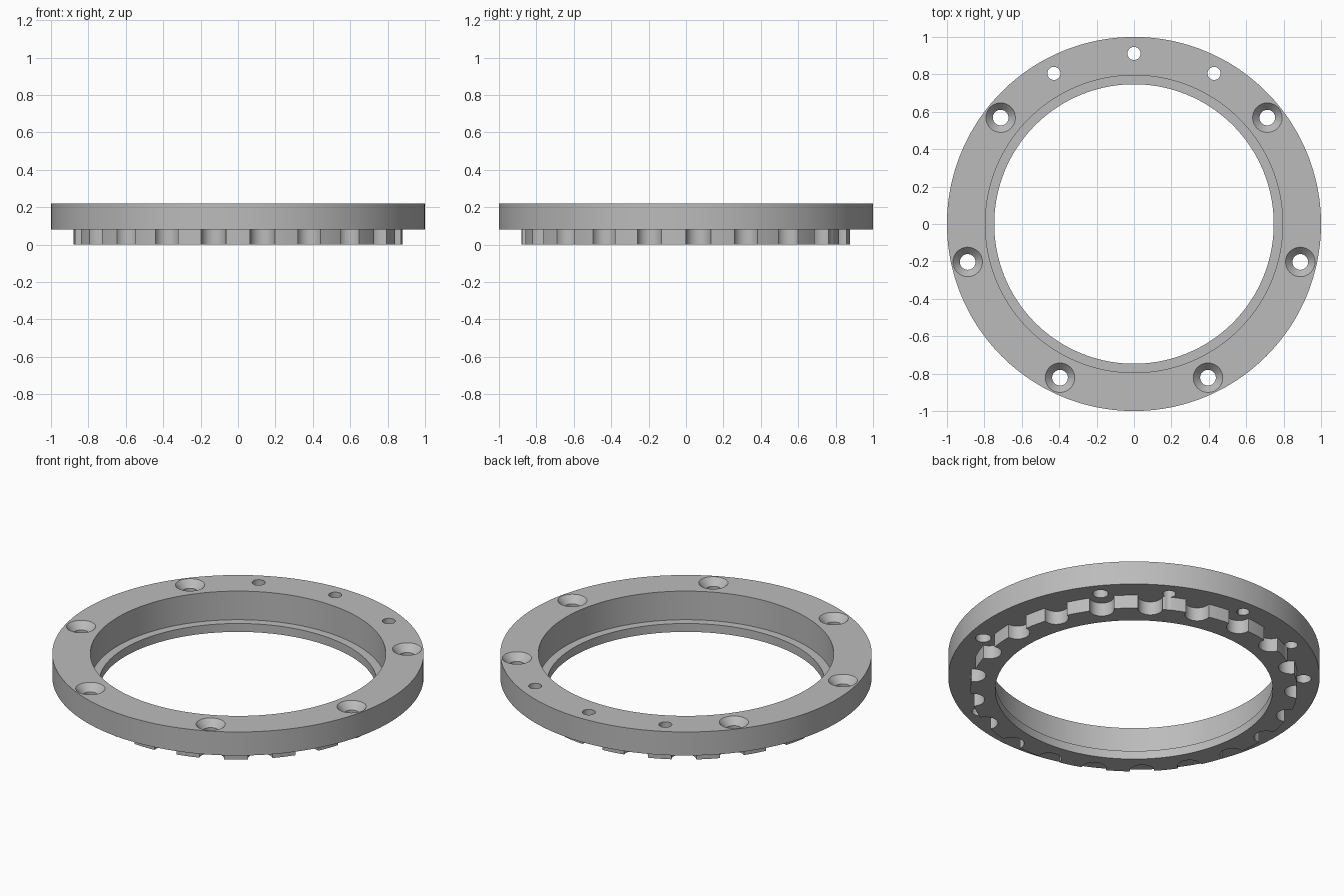
import bpy, bmesh
from math import sin, cos, pi, radians, atan2

if "Cube" in bpy.data.objects:
    bpy.data.objects.remove(bpy.data.objects["Cube"], do_unlink=True)

# Main sizes
TOP, STEP, LEDGE = 0.22, 0.08, 0.05
R_OUT, R_TAB, R_BORE, R_LIP = 1.0, 0.88, 0.795, 0.747
NOTCHES, R_NOTCH = 21, 0.067
R_BOLT = 0.912

grey = bpy.data.materials.new("plain grey")
grey.use_nodes = True
colour = (0.5, 0.5, 0.5, 1)
grey.diffuse_color = colour
grey.node_tree.nodes["Principled BSDF"].inputs["Base Color"].default_value = colour


def loft(name, rings, closed):
    """Skin a stack of equal-length point rings, closed in a loop or capped."""
    bm = bmesh.new()
    loops = [[bm.verts.new(p) for p in ring] for ring in rings]
    n = len(loops[0])
    pairs = list(zip(loops, loops[1:]))
    if closed:
        pairs.append((loops[-1], loops[0]))
    else:
        bm.faces.new(loops[0])
        bm.faces.new(loops[-1])
    for a, b in pairs:
        for i in range(n):
            j = (i + 1) % n
            bm.faces.new((a[i], a[j], b[j], b[i]))
    bmesh.ops.recalc_face_normals(bm, faces=bm.faces)
    mesh = bpy.data.meshes.new(name)
    bm.to_mesh(mesh)
    bm.free()
    mesh.materials.append(grey)
    obj = bpy.data.objects.new(name, mesh)
    bpy.context.collection.objects.link(obj)
    return obj


# Scalloped outline: one half-round notch and one tab, repeated around
outline = []
pitch = 2 * pi / NOTCHES
half = atan2(R_NOTCH, R_TAB)
for k in range(NOTCHES):
    mid = pi / 2 + k * pitch
    for s in range(13):
        t = -pi / 2 + pi * s / 12
        u, v = R_TAB * cos(half) - R_NOTCH * cos(t), R_NOTCH * sin(t)
        outline.append((mid + atan2(v, u), (u * u + v * v) ** 0.5))
    for s in range(1, 5):
        outline.append((mid + half + (pitch - 2 * half) * s / 5, R_TAB))


def circle(r, z):
    return [(r * cos(a), r * sin(a), z) for a, _ in outline]


def scallop(z):
    return [(r * cos(a), r * sin(a), z) for a, r in outline]


# Stepped ring with inner lip and notched lower skirt
ring = loft("flange_ring", [
    scallop(0), scallop(STEP), circle(R_OUT, STEP), circle(R_OUT, TOP),
    circle(R_BORE, TOP), circle(R_BORE, LEDGE), circle(R_LIP, LEDGE), circle(R_LIP, 0),
], True)


def drill(angle, profile):
    """Cut a round hole, given as (radius, height) steps, through the ring."""
    cx, cy = R_BOLT * cos(angle), R_BOLT * sin(angle)
    turns = [2 * pi * i / 32 for i in range(32)]
    cutter = loft("hole_cutter", [
        [(cx + r * cos(t), cy + r * sin(t), z) for t in turns] for r, z in profile], False)
    cutter.hide_render = True
    mod = ring.modifiers.new("hole", 'BOOLEAN')
    mod.operation = 'DIFFERENCE'
    mod.solver = 'EXACT'
    mod.object = cutter
    bpy.ops.object.modifier_apply(modifier=mod.name)
    bpy.data.objects.remove(cutter, do_unlink=True)


bpy.ops.object.select_all(action='DESELECT')
ring.select_set(True)
bpy.context.view_layer.objects.active = ring

# Six countersunk screw holes, with the seventh place left for a pin hole
for k in range(1, 7):
    drill(pi / 2 + k * 2 * pi / 7,
          [(0.042, -0.05), (0.042, TOP - 0.04), (0.079, TOP), (0.099, TOP + 0.02)])

# Three plain pin holes at the back
for offset in (-28, 0, 28):
    drill(pi / 2 + radians(offset), [(0.035, -0.05), (0.035, TOP + 0.05)])

bpy.ops.object.shade_smooth_by_angle(angle=radians(30))
